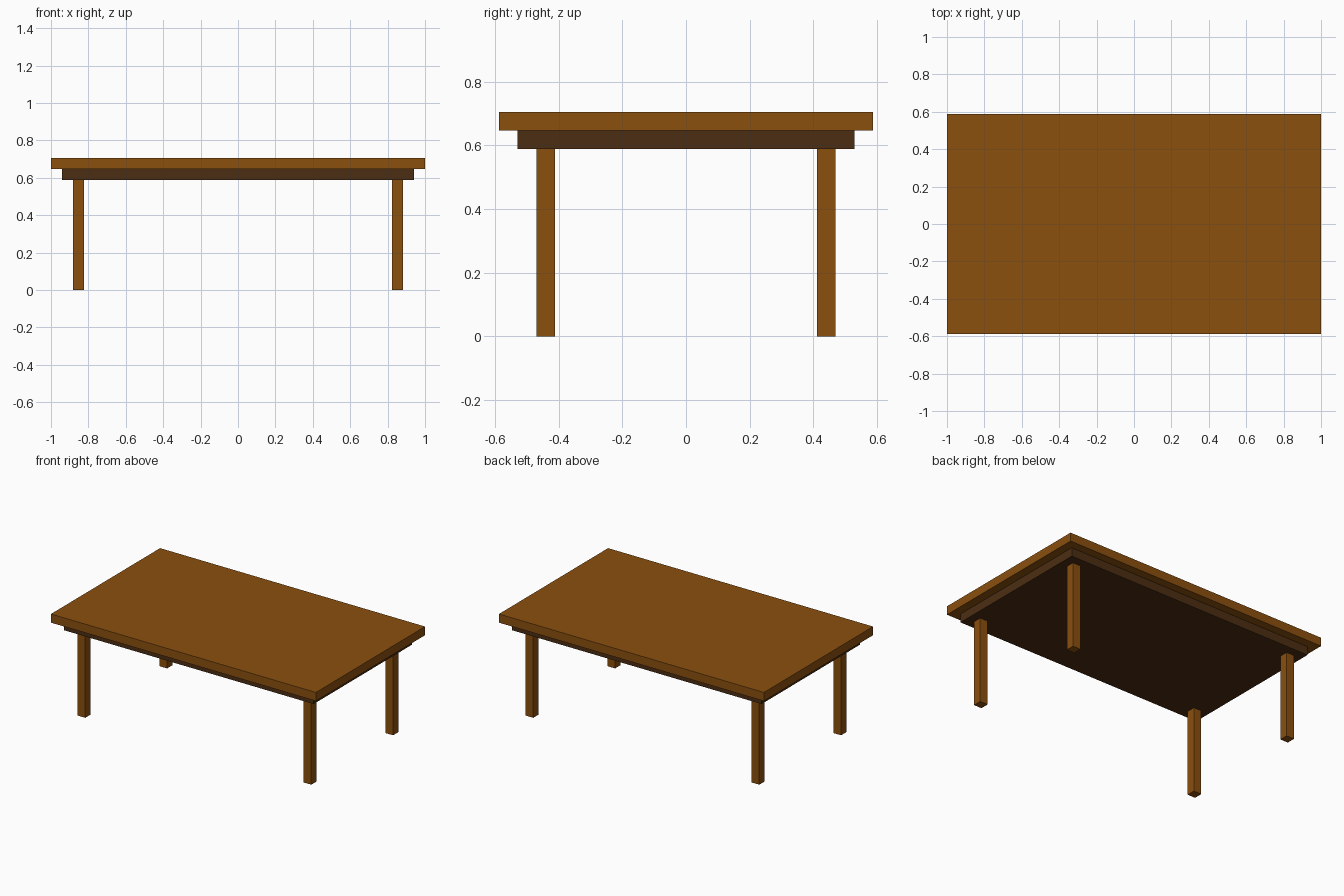
import bpy

if "Cube" in bpy.data.objects:
    bpy.data.objects.remove(bpy.data.objects["Cube"])

U = 1 / 17  # module: every part is a whole number of these


def material(name, rgb):
    m = bpy.data.materials.new(name)
    m.diffuse_color = (*rgb, 1)
    m.use_nodes = True
    m.node_tree.nodes["Principled BSDF"].inputs["Base Color"].default_value = m.diffuse_color
    return m


wood = material("brown wood", (0.258, 0.08, 0.0045))
dark_wood = material("dark brown wood", (0.073, 0.027, 0.006))


def box(name, centre, size, mat):
    bpy.ops.mesh.primitive_cube_add(size=1, location=[c * U for c in centre])
    ob = bpy.context.object
    ob.name = name
    ob.scale = [s * U for s in size]
    bpy.ops.object.transform_apply(location=False, rotation=False, scale=True)
    ob.data.materials.append(mat)
    return ob


# Table top and the solid darker slab beneath it
box("table_top", (0, 0, 11.5), (34, 20, 1), wood)
box("under_slab", (0, 0, 10.5), (32, 18, 1), dark_wood)

# Four square legs
for sx, side in ((-1, "left"), (1, "right")):
    for sy, end in ((-1, "front"), (1, "back")):
        box(f"{end}_{side}_leg", (14.5 * sx, 7.5 * sy, 5), (1, 1, 10), wood)
